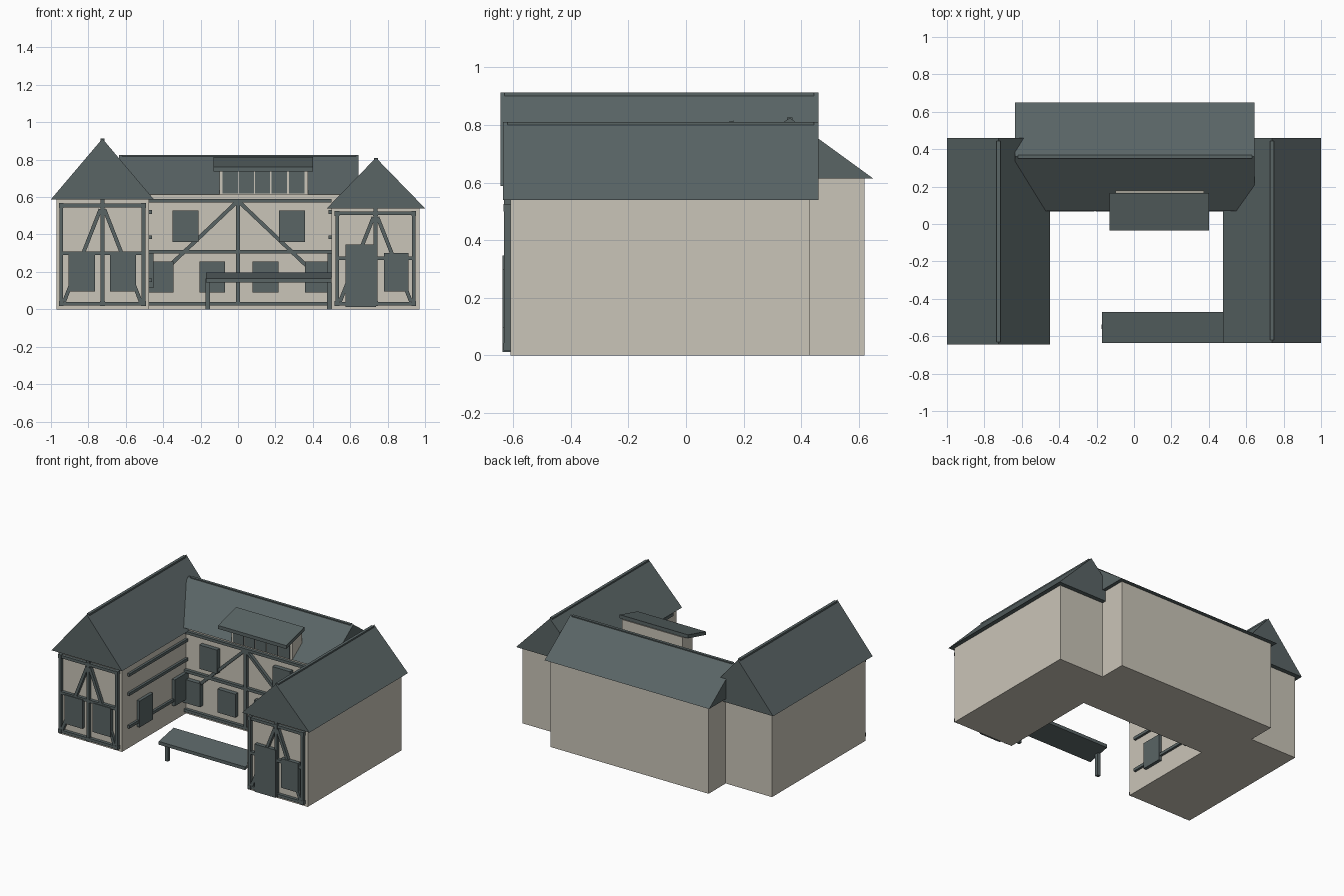
import bpy, bmesh, math
from mathutils import Vector

if "Cube" in bpy.data.objects:
    bpy.data.objects.remove(bpy.data.objects["Cube"])


def material(name, rgb):
    m = bpy.data.materials.new(name)
    m.diffuse_color = (*rgb, 1)
    m.use_nodes = True
    m.node_tree.nodes["Principled BSDF"].inputs["Base Color"].default_value = m.diffuse_color
    return m


PLASTER = material("cream plaster", (0.59, 0.555, 0.48))
SLATE = material("grey slate", (0.10, 0.128, 0.13))


def add_mesh(name, verts, faces, mat):
    me = bpy.data.meshes.new(name)
    me.from_pydata([tuple(v) for v in verts], [], faces)
    bm = bmesh.new()
    bm.from_mesh(me)
    bmesh.ops.recalc_face_normals(bm, faces=bm.faces)
    bm.to_mesh(me)
    bm.free()
    me.materials.append(mat)
    ob = bpy.data.objects.new(name, me)
    bpy.context.collection.objects.link(ob)
    return ob


def extrude(name, profile, axis, a, b, mat):
    """Extrude a 2D profile along x (profile = y,z) or y (profile = x,z)."""
    n = len(profile)
    place = (lambda p, t: (t, p[0], p[1])) if axis == 'x' else (lambda p, t: (p[0], t, p[1]))
    verts = [place(p, t) for t in (a, b) for p in profile]
    faces = [tuple(range(n)), tuple(range(n, 2 * n))]
    faces += [(i, (i + 1) % n, n + (i + 1) % n, n + i) for i in range(n)]
    return add_mesh(name, verts, faces, mat)


def box(name, x0, x1, y0, y1, z0, z1, mat=SLATE):
    return extrude(name, [(x0, z0), (x1, z0), (x1, z1), (x0, z1)], 'y', y0, y1, mat)


def beam(name, x0, z0, x1, z1, y, w=0.02, d=0.022):
    """Timber lying on a front-facing wall at depth y."""
    a, b = Vector((x0, z0)), Vector((x1, z1))
    t = (b - a).normalized()
    s = Vector((-t.y, t.x)) * w / 2
    return extrude(name, [a - s, b - s, b + s, a + s], 'y', y - d, y + 0.005, SLATE)


# Walls of the U-shaped house
box("left_wing_walls", -0.97, -0.475, -0.61, 0.43, 0, 0.59, PLASTER)
box("right_wing_walls", 0.50, 0.97, -0.61, 0.43, 0, 0.54, PLASTER)
box("main_hall_walls", -0.61, 0.62, 0.10, 0.62, 0, 0.615, PLASTER)


# Gabled roofs with ridge caps
def gable(name, axis, c0, c1, eave, ridge, a, b):
    mid = (c0 + c1) / 2
    extrude(name, [(c0, eave), (c1, eave), (mid, ridge)], axis, a, b, SLATE)
    w = 0.01
    extrude(name + "_ridge_cap", [(mid - w, ridge - 0.014), (mid + w, ridge - 0.014),
                                  (mid + w, ridge), (mid - w, ridge)],
            axis, a + 0.015, b - 0.015, SLATE)


gable("left_wing_roof", 'y', -1.0, -0.45, 0.588, 0.912, -0.645, 0.46)
gable("right_wing_roof", 'y', 0.475, 1.0, 0.54, 0.81, -0.635, 0.46)
gable("main_roof", 'x', 0.07, 0.65, 0.614, 0.825, -0.635, 0.645)


# Timber framing on the wing fronts
def wing_frame(side, x0, x1, zt, zm):
    xm, y = (x0 + x1) / 2, -0.61
    for x in (x0, xm, x1):
        beam(side + "_post", x, 0.02, x, zt + 0.01, y)
        for z in (0.03, zt):
            box(side + "_joint", x - 0.013, x + 0.013, y - 0.024, y, z - 0.013, z + 0.013)
    for z in (0.03, zm, zt):
        beam(side + "_rail", x0, z, x1, z, y)
    beam(side + "_king_post", xm, zt, xm, zt + 0.034, y)
    for x in (x0, x1):
        sx = 0.015 if x < xm else -0.015
        beam(side + "_brace", xm - sx * 0.7, zt - 0.02, x + sx, 0.04, y)


wing_frame("left_wing", -0.945, -0.505, 0.555, 0.30)
wing_frame("right_wing", 0.53, 0.94, 0.513, 0.273)

# Wing shutters and door
for x0, x1, z0, z1, name in ((-0.905, -0.765, 0.095, 0.298, "wing_shutter"),
                             (-0.685, -0.545, 0.095, 0.298, "wing_shutter"),
                             (0.78, 0.912, 0.095, 0.30, "wing_shutter"),
                             (0.575, 0.738, 0.012, 0.347, "front_door")):
    box(name, x0, x1, -0.637, -0.60, z0, z1)

# Main hall framing facing the courtyard
for z in (0.03, 0.307, 0.58):
    beam("hall_rail", -0.475, z, 0.50, z, 0.10)
beam("hall_post", 0, 0.03, 0, 0.59, 0.10)
for s in (-1, 1):
    beam("hall_brace", 0, 0.58, s * 0.475, 0.13, 0.10)

# Main hall shutters: four below, two above
for x in (-0.413, -0.138, 0.147, 0.427):
    box("lower_shutter", x - 0.069, x + 0.069, 0.068, 0.11, 0.09, 0.255)
for x in (-0.28, 0.288):
    box("upper_shutter", x - 0.069, x + 0.069, 0.068, 0.11, 0.36, 0.527)

# Courtyard sides of the wings
for x, s in ((-0.475, 1), (0.50, -1)):
    lo, hi = sorted((x - s * 0.005, x + s * 0.016))
    for z in (0.155, 0.385, 0.52):
        box("courtyard_rail", lo, hi, -0.55, 0.10, z - 0.01, z + 0.01)
    lo, hi = sorted((x - s * 0.005, x + s * 0.022))
    for y in (-0.37, 0.02):
        box("courtyard_shutter", lo, hi, y - 0.075, y + 0.075, 0.115, 0.30)

# Shed dormer: cheeks, windows, lean-to roof
extrude("dormer_walls", [(0.07, 0.612), (0.18, 0.67), (0.18, 0.795), (0.07, 0.755)],
        'x', -0.10, 0.373, PLASTER)
for x0, x1 in ((-0.083, -0.001), (0.006, 0.085), (0.092, 0.172), (0.179, 0.262), (0.272, 0.355)):
    box("dormer_window", x0, x1, 0.064, 0.075, 0.618, 0.742)
extrude("dormer_roof", [(-0.035, 0.738), (0.165, 0.79), (0.165, 0.815), (-0.035, 0.762)],
        'x', -0.13, 0.40, SLATE)

# Courtyard lean-to canopy on two legs
extrude("canopy_top", [(-0.635, 0.142), (-0.47, 0.175), (-0.47, 0.198), (-0.635, 0.165)],
        'x', -0.172, 0.50, SLATE)
for x in (-0.163, 0.488):
    box("canopy_leg", x - 0.012, x + 0.012, -0.562, -0.538, 0, 0.165)
